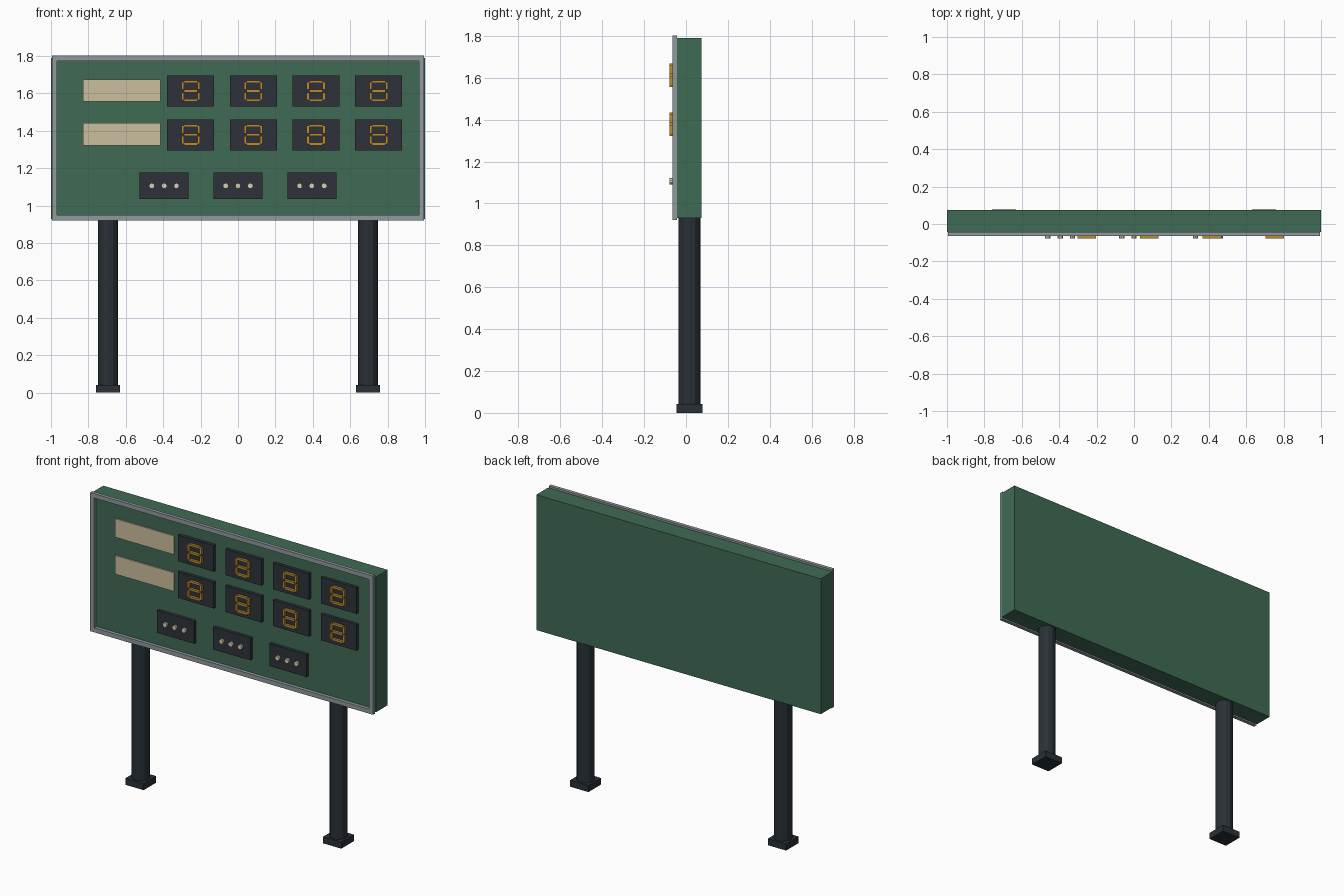
import bpy
import bmesh
from mathutils import Matrix, Vector

if "Cube" in bpy.data.objects:
    bpy.data.objects.remove(bpy.data.objects["Cube"], do_unlink=True)


def material(name, rgb):
    m = bpy.data.materials.new(name)
    m.use_nodes = True
    m.diffuse_color = (*rgb, 1)
    m.node_tree.nodes["Principled BSDF"].inputs["Base Color"].default_value = (*rgb, 1)
    return m


GREEN = material("board green", (0.051, 0.147, 0.089))
GREY = material("frame grey", (0.28, 0.32, 0.34))
DARK = material("panel charcoal", (0.027, 0.032, 0.042))
STEEL = material("post steel", (0.022, 0.030, 0.038))
CREAM = material("name plate cream", (0.60, 0.52, 0.34))
AMBER = material("digit amber", (0.52, 0.27, 0.03))
LAMP = material("lamp cream", (0.70, 0.63, 0.44))


def finish(name, bm, mat):
    bmesh.ops.recalc_face_normals(bm, faces=bm.faces)
    mesh = bpy.data.meshes.new(name)
    bm.to_mesh(mesh)
    bm.free()
    mesh.materials.append(mat)
    obj = bpy.data.objects.new(name, mesh)
    bpy.context.collection.objects.link(obj)
    return obj


def add_box(bm, x, y, z):
    """Box from (low, high) ranges."""
    size = Vector((x[1] - x[0], y[1] - y[0], z[1] - z[0]))
    mid = Vector((sum(x), sum(y), sum(z))) / 2
    bmesh.ops.create_cube(bm, size=1, matrix=Matrix.Translation(mid) @ Matrix.Diagonal((*size, 1)))


def box(name, x, y, z, mat):
    bm = bmesh.new()
    add_box(bm, x, y, z)
    return finish(name, bm, mat)


def around(c, half):
    return (c - half, c + half)


# Depths shared by the parts
FACE, FRAME_FRONT, PANEL_FRONT, TIP = -0.043, -0.065, -0.063, -0.078
POST_Y = 0.016

# Cabinet
box("cabinet", (-1, 1), (FACE, 0.075), (0.93, 1.79), GREEN)

# Frame: an outer and an inner rectangle bridged into a ring, then extruded
bm = bmesh.new()
rings = []
for inset in (0, 0.028):
    x, low, high = 0.995 - inset, 0.921 + inset, 1.802 - inset
    rings.append([bm.verts.new((px, FACE, pz)) for px, pz in
                  ((-x, low), (x, low), (x, high), (-x, high))])
for i in range(4):
    j = (i + 1) % 4
    bm.faces.new((rings[0][i], rings[0][j], rings[1][j], rings[1][i]))
out = bmesh.ops.extrude_face_region(bm, geom=bm.faces[:])
moved = [v for v in out["geom"] if isinstance(v, bmesh.types.BMVert)]
bmesh.ops.translate(bm, verts=moved, vec=(0, FRAME_FRONT - FACE, 0))
finish("front_frame", bm, GREY)

# Posts and feet
for side, x in (("right", -0.695), ("left", 0.695)):
    bm = bmesh.new()
    bmesh.ops.create_cone(bm, cap_ends=True, segments=12, radius1=0.053, radius2=0.053,
                          depth=0.92, matrix=Matrix.Translation((x, POST_Y, 0.49)))
    finish(f"{side}_post", bm, STEEL)
    box(f"{side}_foot", around(x, 0.064), around(POST_Y, 0.0625), (0, 0.042), STEEL)


def digit(name, cx, cz):
    """Seven bars making a figure eight, with open corners."""
    bm = bmesh.new()
    w, h, t = 0.05, 0.056, 0.007
    y = (TIP, PANEL_FRONT)
    for dz in (-h + t, 0, h - t):
        add_box(bm, around(cx, w - 2 * t), y, around(cz + dz, t))
    for sx in (-1, 1):
        for sz in (-1, 1):
            add_box(bm, around(cx + sx * (w - t), t), y, around(cz + sz * h / 2, h / 2 - t))
    finish(name, bm, AMBER)


# Score rows: name plate plus four digit panels
for row, z in (("upper", 1.613), ("lower", 1.379)):
    box(f"{row}_name_plate", (-0.83, -0.415), (FACE - 0.009, FACE), around(z + 0.003, 0.059), CREAM)
    for n in range(4):
        x = -0.253 + n * 0.335
        box(f"{row}_digit_panel_{n + 1}", around(x, 0.126), (PANEL_FRONT, FACE),
            around(z, 0.083), DARK)
        digit(f"{row}_digit_{n + 1}", x, z)

# Indicator panels with three round lamps each
for n in (-1, 0, 1):
    x, z = n * 0.395, 1.106
    box(f"indicator_panel_{n + 2}", around(x, 0.131), (PANEL_FRONT, FACE), around(z, 0.071), DARK)
    bm = bmesh.new()
    for k in (-1, 0, 1):
        spot = Matrix.Translation((x + k * 0.066, (TIP + PANEL_FRONT) / 2, z))
        bmesh.ops.create_cone(bm, cap_ends=True, segments=10, radius1=0.015, radius2=0.015,
                              depth=PANEL_FRONT - TIP, matrix=spot @ Matrix.Rotation(1.5708, 4, "X"))
    finish(f"indicator_lamps_{n + 2}", bm, LAMP)
